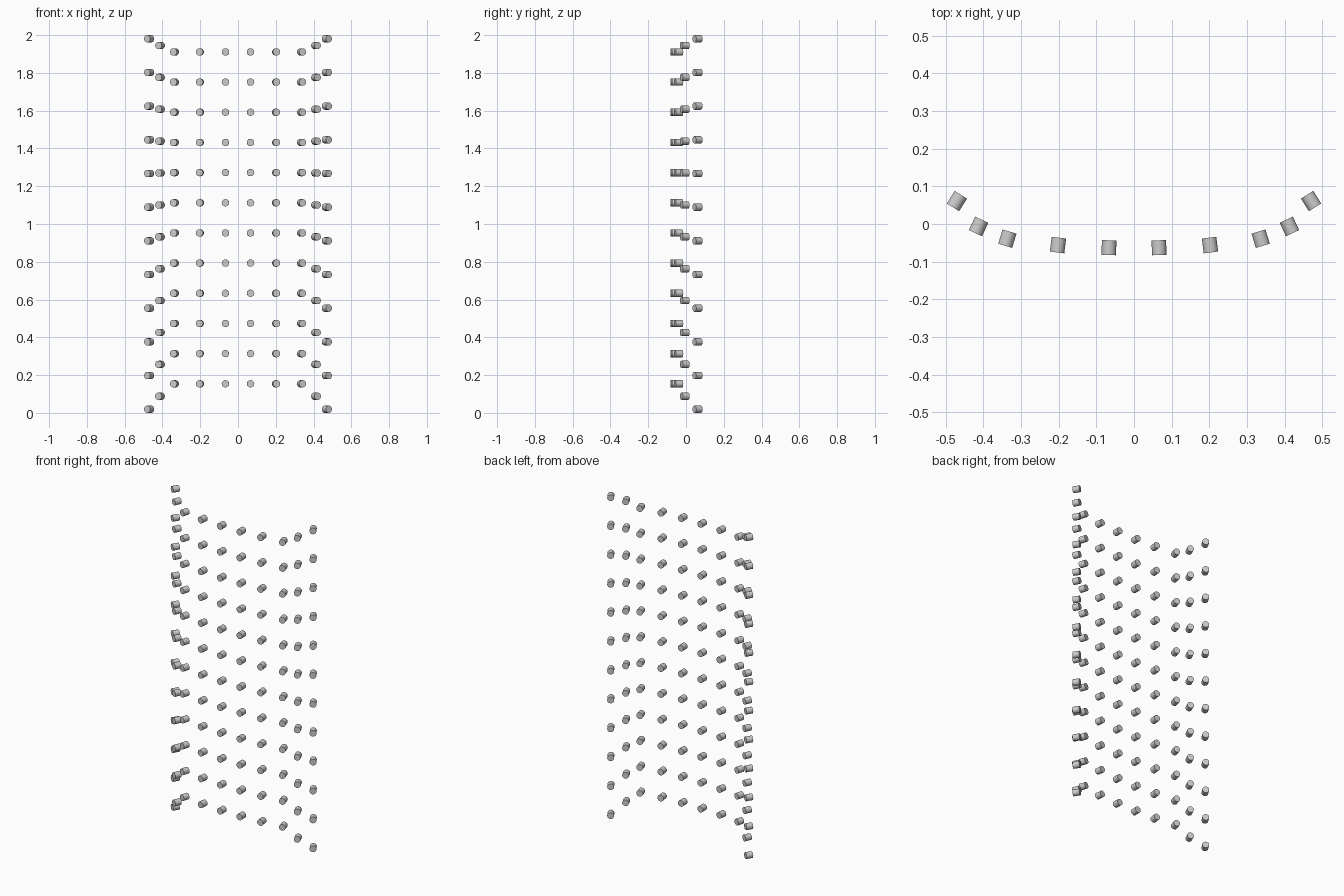
import bpy
import bmesh
from math import radians
from mathutils import Matrix

cube = bpy.data.objects.get("Cube")
if cube:
    bpy.data.objects.remove(cube, do_unlink=True)

RADIUS, LENGTH, ROWS = 0.0193, 0.0395, 12

# One peg mesh, its axis running front to back, shared by the whole array
bm = bmesh.new()
bmesh.ops.create_cone(bm, cap_ends=True, segments=24, radius1=RADIUS,
                      radius2=RADIUS, depth=LENGTH,
                      matrix=Matrix.Rotation(radians(90), 4, 'X'))
peg_mesh = bpy.data.meshes.new("peg")
bm.to_mesh(peg_mesh)
bm.free()

# Columns from centre to edge: x, y, outward turn, lowest z, highest z
COLUMNS = [
    (0.0665, -0.063, 1, 0.154, 1.911),
    (0.202, -0.056, 7, 0.154, 1.911),
    (0.3365, -0.039, 17, 0.154, 1.911),
    (0.413, -0.0065, 25, 0.088, 1.945),
    (0.4705, 0.061, 32, RADIUS, 2 - RADIUS),
]


def peg_column(side, number, x, y, turn, low, high):
    """Stack a column of pegs on one side of the curved array."""
    name = "left" if side > 0 else "right"
    for row in range(ROWS):
        peg = bpy.data.objects.new(f"{name}_peg_{number}_{row + 1}", peg_mesh)
        peg.location = (side * x, y, low + (high - low) * row / (ROWS - 1))
        peg.rotation_euler.z = side * radians(turn)
        bpy.context.collection.objects.link(peg)
        peg.select_set(True)
        bpy.context.view_layer.objects.active = peg


# Mirrored halves of the array
bpy.ops.object.select_all(action='DESELECT')
for side in (1, -1):
    for number, column in enumerate(COLUMNS, 1):
        peg_column(side, number, *column)

# Round sides, crisp end caps
for poly in peg_mesh.polygons:
    poly.use_smooth = len(poly.vertices) == 4
for edge in peg_mesh.edges:
    edge.use_edge_sharp = abs(peg_mesh.vertices[edge.vertices[0]].co.y
                              - peg_mesh.vertices[edge.vertices[1]].co.y) < LENGTH / 2
